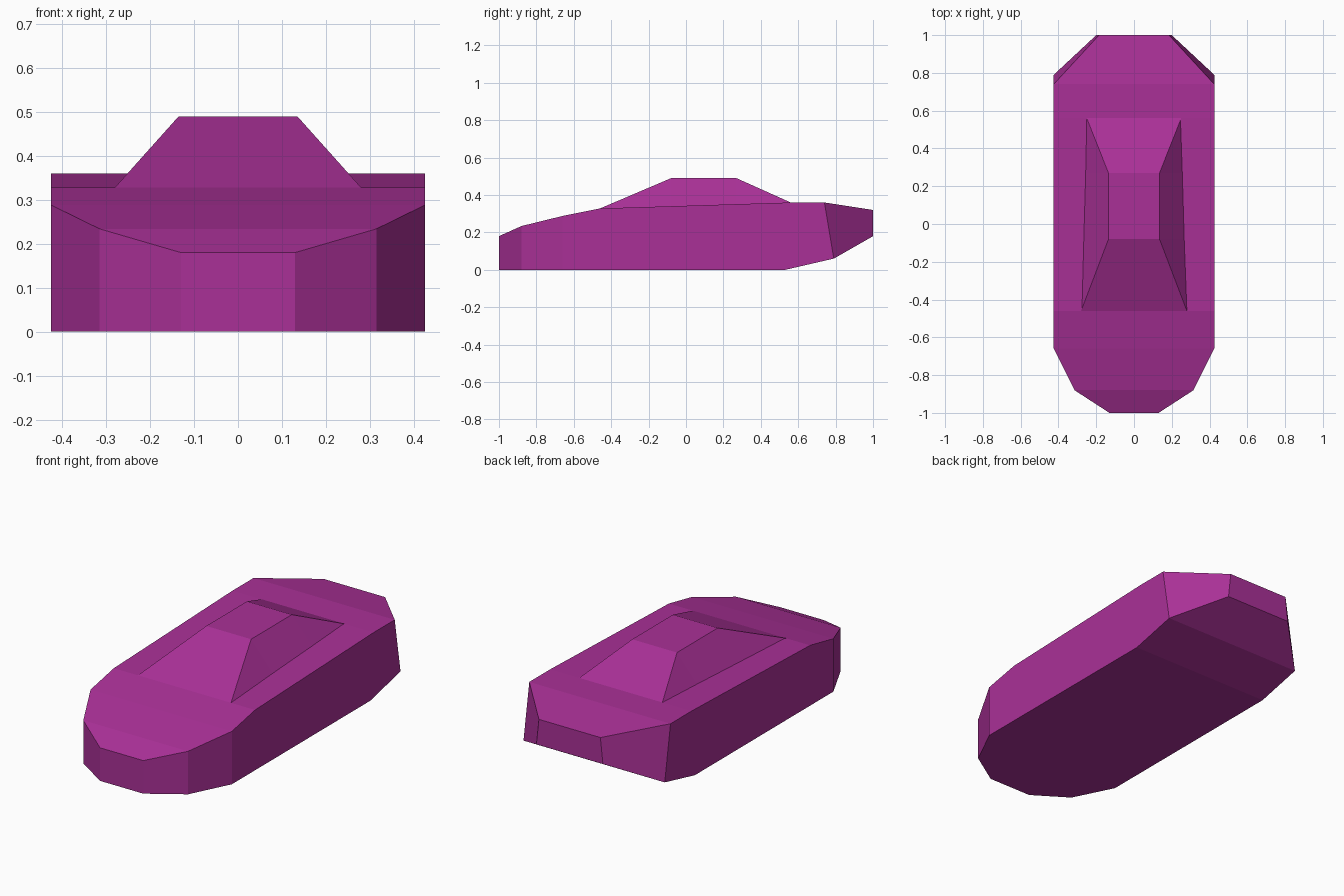
import bpy
import bmesh

cube = bpy.data.objects.get("Cube")
if cube:
    bpy.data.objects.remove(cube, do_unlink=True)

purple = bpy.data.materials.new("purple paint")
purple.use_nodes = True
colour = (0.40, 0.03, 0.31, 1)
purple.diffuse_color = colour
purple.node_tree.nodes["Principled BSDF"].inputs["Base Color"].default_value = colour


def loft(name, stations):
    """Join mirrored cross-sections, each given as (half width, y, z) for top and bottom."""
    bm = bmesh.new()
    rings = []
    for top, bottom in stations:
        corners = [(s * w, y, z) for (w, y, z), s in
                   ((top, -1), (top, 1), (bottom, 1), (bottom, -1))]
        rings.append([bm.verts.new(c) for c in corners])
    for a, b in zip(rings, rings[1:]):
        for i in range(4):
            j = (i + 1) % 4
            bm.faces.new((a[i], a[j], b[j], b[i]))
    bm.faces.new(rings[0])
    bm.faces.new(rings[-1][::-1])
    bmesh.ops.recalc_face_normals(bm, faces=bm.faces)
    mesh = bpy.data.meshes.new(name)
    bm.to_mesh(mesh)
    bm.free()
    mesh.materials.append(purple)
    obj = bpy.data.objects.new(name, mesh)
    bpy.context.collection.objects.link(obj)
    return obj


# Hull: rounded nose, straight sides, tapered and upswept tail
loft("car_body", [
    ((0.13, -1.00, 0.18), (0.13, -1.00, 0)),
    ((0.315, -0.88, 0.234), (0.315, -0.88, 0)),
    ((0.425, -0.66, 0.288), (0.425, -0.66, 0)),
    ((0.425, -0.46, 0.328), (0.425, -0.46, 0)),
    ((0.425, 0.56, 0.36), (0.425, 0.53, 0)),
    ((0.425, 0.74, 0.36), (0.425, 0.79, 0.06)),
    ((0.185, 1.00, 0.32), (0.20, 1.00, 0.18)),
])

# Cabin: sloped windscreen, flat roof, sloped rear; its base is sunk slightly into the hull
sink = 0.005
loft("cabin", [
    ((0.28, -0.46, 0.328), (0.28, -0.46, 0.328 - sink)),
    ((0.135, -0.08, 0.49), (0.27, -0.08, 0.34 - sink)),
    ((0.135, 0.27, 0.49), (0.26, 0.27, 0.351 - sink)),
    ((0.25, 0.56, 0.36), (0.25, 0.56, 0.36 - sink)),
])
